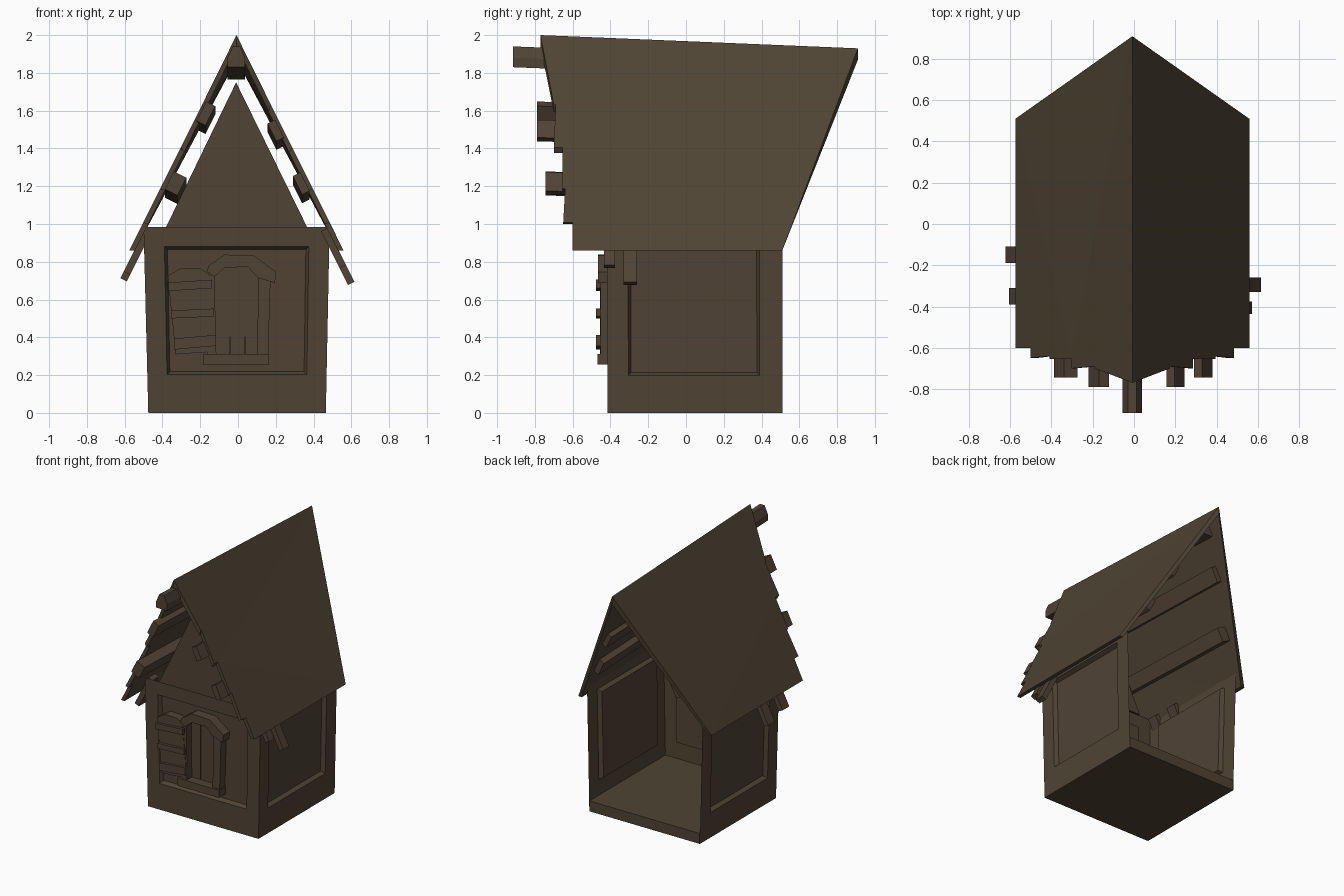
import bpy, bmesh, math
from mathutils import Vector

if "Cube" in bpy.data.objects:
    bpy.data.objects.remove(bpy.data.objects["Cube"])


def material(name, rgb):
    m = bpy.data.materials.new(name)
    m.diffuse_color = (*rgb, 1)
    m.use_nodes = True
    m.node_tree.nodes["Principled BSDF"].inputs["Base Color"].default_value = m.diffuse_color
    return m


BROWN = material("weathered_brown", (0.078, 0.058, 0.034))
TIMBER = material("reddish_timber", (0.082, 0.056, 0.036))


def finish(name, bm, mats, recalc=True):
    if recalc:
        bmesh.ops.recalc_face_normals(bm, faces=bm.faces)
    me = bpy.data.meshes.new(name)
    bm.to_mesh(me)
    bm.free()
    for m in mats:
        me.materials.append(m)
    ob = bpy.data.objects.new(name, me)
    bpy.context.collection.objects.link(ob)
    return ob


def loft(name, ring_a, ring_b, mat):
    """Solid between two matching outlines."""
    bm = bmesh.new()
    a = [bm.verts.new(p) for p in ring_a]
    b = [bm.verts.new(p) for p in ring_b]
    n = len(a)
    bm.faces.new(a)
    bm.faces.new(b[::-1])
    for i in range(n):
        j = (i + 1) % n
        bm.faces.new((a[i], b[i], b[j], a[j]))
    bmesh.ops.recalc_face_normals(bm, faces=bm.faces)
    bmesh.ops.triangulate(bm, faces=[f for f in bm.faces if len(f.verts) > 4])
    return finish(name, bm, [mat])


def prism(name, pts, y0, y1, mat, dz=0):
    """XZ outline extruded from y0 to y1, dropping by dz."""
    return loft(name, [(x, y0, z) for x, z in pts],
                [(x, y1, z + dz) for x, z in pts], mat)


def wall(name, corners, u0, u1, v0, v1, depth):
    """Single-skin wall with a recessed panel (corners seen from outside)."""
    c = [Vector(p) for p in corners]
    nrm = (c[1] - c[0]).cross(c[3] - c[0]).normalized()

    def at(u, v):
        return c[0].lerp(c[1], u).lerp(c[3].lerp(c[2], u), v)
    bm = bmesh.new()
    outer = [bm.verts.new(p) for p in c]
    mid = [bm.verts.new(at(u, v)) for u, v in ((u0, v0), (u1, v0), (u1, v1), (u0, v1))]
    e = 0.016
    inner = [bm.verts.new(at(u, v) - nrm * depth) for u, v in
             ((u0 + e, v0 + e), (u1 - e, v0 + e), (u1 - e, v1 - e), (u0 + e, v1 - e))]
    for r, q in ((outer, mid), (mid, inner)):
        for i in range(4):
            j = (i + 1) % 4
            bm.faces.new((r[i], r[j], q[j], q[i]))
    bm.faces.new(inner).material_index = 1
    finish(name, bm, [BROWN, TIMBER], recalc=False)


# Walls: front, right, left; the back stays open
FL, FR, BR, BL = (-.475, -.415, 0), (.465, -.415, 0), (.465, .51, 0), (-.475, .51, 0)
TFL, TFR, TBR, TBL = (-.50, -.42, .985), (.485, -.42, .985), (.485, .51, .985), (-.50, .51, .985)
wall("front_wall", (FL, FR, TFR, TFL), .11, .89, .205, .895, .03)
wall("right_wall", (FR, BR, TBR, TFR), .12, .87, .2, .9, .03)
wall("left_wall", (BL, FL, TFL, TBL), .13, .88, .2, .9, .03)

# Floor slab, forming the sill across the open back
floor = ((-.474, -.413), (.464, -.413), (.464, .51), (-.474, .51))
loft("floor", [(x, y, 0) for x, y in floor], [(x, y, .08) for x, y in floor], BROWN)

# Gable triangle standing just behind the wall top
prism("gable", [(-.385, .975), (.37, .975), (-.01, 1.75)], -.41, -.395, TIMBER)


# Roof slopes with stepped front edge: (s down the slope, y)
edge = [(0, -.77), (.32, -.70), (.32, -.69), (.52, -.70), (.52, -.655), (.71, -.655),
        (.71, -.64), (.87, -.65), (.87, -.60), (1, -.60), (1, .51), (0, .91)]
for side, label in ((-1, "left"), (1, "right")):
    top, low = [], []
    for s, y in edge:
        ridge = 2 - (y + .77) * .0417
        x, z = -.008 + side * .567 * s, ridge * (1 - s) + .86 * s
        top.append((x, y, z))
        low.append((x - side * .03 * s, y, z - .06 * (1 - s)))
    loft(label + "_roof", top, low, BROWN)

# Ridge beam
prism("ridge_beam", [(-.055, 1.83), (.038, 1.83), (.038, 1.88), (.012, 1.94),
                     (-.028, 1.94), (-.055, 1.88)], -.915, .78, TIMBER, -.066)


def slanted(side, cx, cz, a, b):
    """Rectangle turned to the roof pitch: a along the slope, b across it."""
    d, n = Vector((-side * .447, .894)), Vector((side * .894, .447))
    c = Vector((cx, cz))
    return [c + d * a * i / 2 + n * b * j / 2 for i, j in ((-1, -1), (1, -1), (1, 1), (-1, 1))]


# Purlins under the slopes, poking out at the front
for label, side, cx, cz, a, b, y0, y1 in (
        ("upper_left", -1, -.17, 1.585, .115, .054, -.79, .70),
        ("lower_left", -1, -.33, 1.215, .105, .074, -.745, .58),
        ("upper_right", 1, .20, 1.495, .105, .045, -.79, .68),
        ("lower_right", 1, .335, 1.215, .11, .045, -.745, .58)):
    prism(label + "_purlin", slanted(side, cx, cz, a, b), y0, y1, TIMBER, -.045)

# Short rafter tails at the eaves
for label, side, y0, y1, zend in (("left_rear", -1, -.19, -.11, .705),
                                  ("left_front", -1, -.39, -.31, .74),
                                  ("right_rear", 1, -.33, -.26, .685),
                                  ("right_front", 1, -.435, -.375, .775)):
    zc = (zend + .97) / 2
    xc = -.008 + side * (.600 - (zc - .70) * .5)
    prism(label + "_rafter_tail", slanted(side, xc, zc, (.97 - zend) / .894, .038), y0, y1, TIMBER)

# Window: sill, jambs, arch and boards
prism("window_sill", [(-.186, .255), (.164, .255), (.164, .313), (-.186, .313)], -.468, -.38, TIMBER)
prism("right_jamb", [(.10, .313), (.16, .313), (.172, .70), (.11, .72)], -.452, -.38, TIMBER)
prism("left_jamb", [(-.165, .313), (-.115, .313), (-.125, .73), (-.16, .73)], -.452, -.38, TIMBER)
outer = [(-.165, .75), (-.155, .78), (-.07, .838), (.085, .832), (.202, .745)]
inner = [(.195, .688), (.105, .715), (.055, .772), (-.07, .77), (-.125, .72)]
prism("window_arch", outer + inner, -.465, -.38, TIMBER)
for i, (x0, x1, z) in enumerate(((-.12, -.042, .75), (-.04, .038, .785), (.04, .112, .75))):
    prism(f"window_board_{i}", [(x0, .31), (x1, .31), (x1, z), (x0, z)], -.395, -.38, TIMBER)

# Open shutter with battens, slightly tilted
prism("shutter", [(-.33, .31), (-.117, .325), (-.155, .735), (-.20, .765),
                  (-.30, .768), (-.372, .725)], -.455, -.39, TIMBER)
for i, (za, zb, h) in enumerate(((.645, .66, .045), (.50, .51, .042), (.335, .355, .058))):
    lean = (.70 - za) * .09
    x0, x1 = -.372 + lean, -.142 + lean * .8
    prism(f"shutter_batten_{i}", [(x0, za), (x1, zb), (x1, zb + h), (x0, za + h)],
          -.476, -.44, TIMBER)
